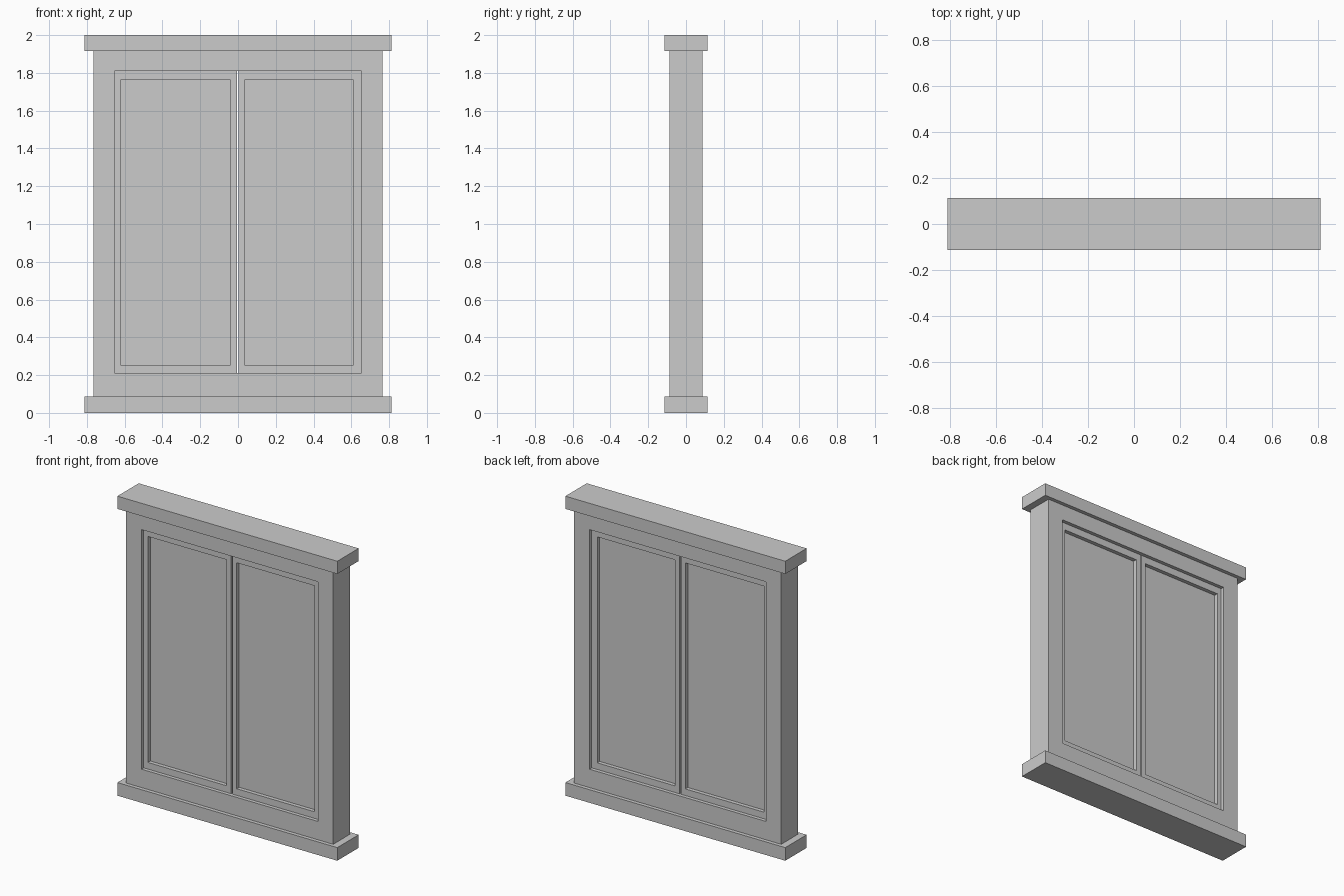
import bpy
import bmesh

if "Cube" in bpy.data.objects:
    bpy.data.objects.remove(bpy.data.objects["Cube"])


def finish(name, bm):
    bmesh.ops.recalc_face_normals(bm, faces=bm.faces)
    mesh = bpy.data.meshes.new(name)
    bm.to_mesh(mesh)
    bm.free()
    obj = bpy.data.objects.new(name, mesh)
    bpy.context.collection.objects.link(obj)
    return obj


def box(name, x0, x1, z0, z1, half_depth):
    bm = bmesh.new()
    bmesh.ops.create_cube(bm, size=1)
    for v in bm.verts:
        v.co = (x1 if v.co.x > 0 else x0,
                half_depth if v.co.y > 0 else -half_depth,
                z1 if v.co.z > 0 else z0)
    return finish(name, bm)


def ring(name, outer, inner, half_depth):
    """Rectangular frame; outer and inner are (x0, x1, z0, z1)."""
    bm = bmesh.new()
    loops = []
    for x0, x1, z0, z1 in (outer, inner):
        for y in (-half_depth, half_depth):
            loops.append([bm.verts.new((x, y, z)) for x, z in
                          ((x0, z0), (x1, z0), (x1, z1), (x0, z1))])
    # front, inside, back and outside walls link the four loops in turn
    order = (loops[0], loops[2], loops[3], loops[1])
    for k in range(4):
        a, b = order[k], order[(k + 1) % 4]
        for i in range(4):
            j = (i + 1) % 4
            bm.faces.new((a[i], a[j], b[j], b[i]))
    return finish(name, bm)


# Sill and head trim
box("sill", -0.8125, 0.8125, 0, 0.0875, 0.1125)
box("head_trim", -0.8125, 0.8125, 1.915, 2.0, 0.1125)

# Outer window frame
ring("window_frame", (-0.765, 0.765, 0.0875, 1.915),
     (-0.653, 0.653, 0.21, 1.81), 0.0875)

# Two sashes with a narrow gap between them, each holding a pane
for side, outer_x, inner_x in (("left", (-0.653, -0.006), (-0.622, -0.04)),
                               ("right", (0.002, 0.653), (0.035, 0.611))):
    ring(side + "_sash", (*outer_x, 0.21, 1.81), (*inner_x, 0.254, 1.763), 0.0635)
    box(side + "_pane", *inner_x, 0.254, 1.763, 0.0375)
